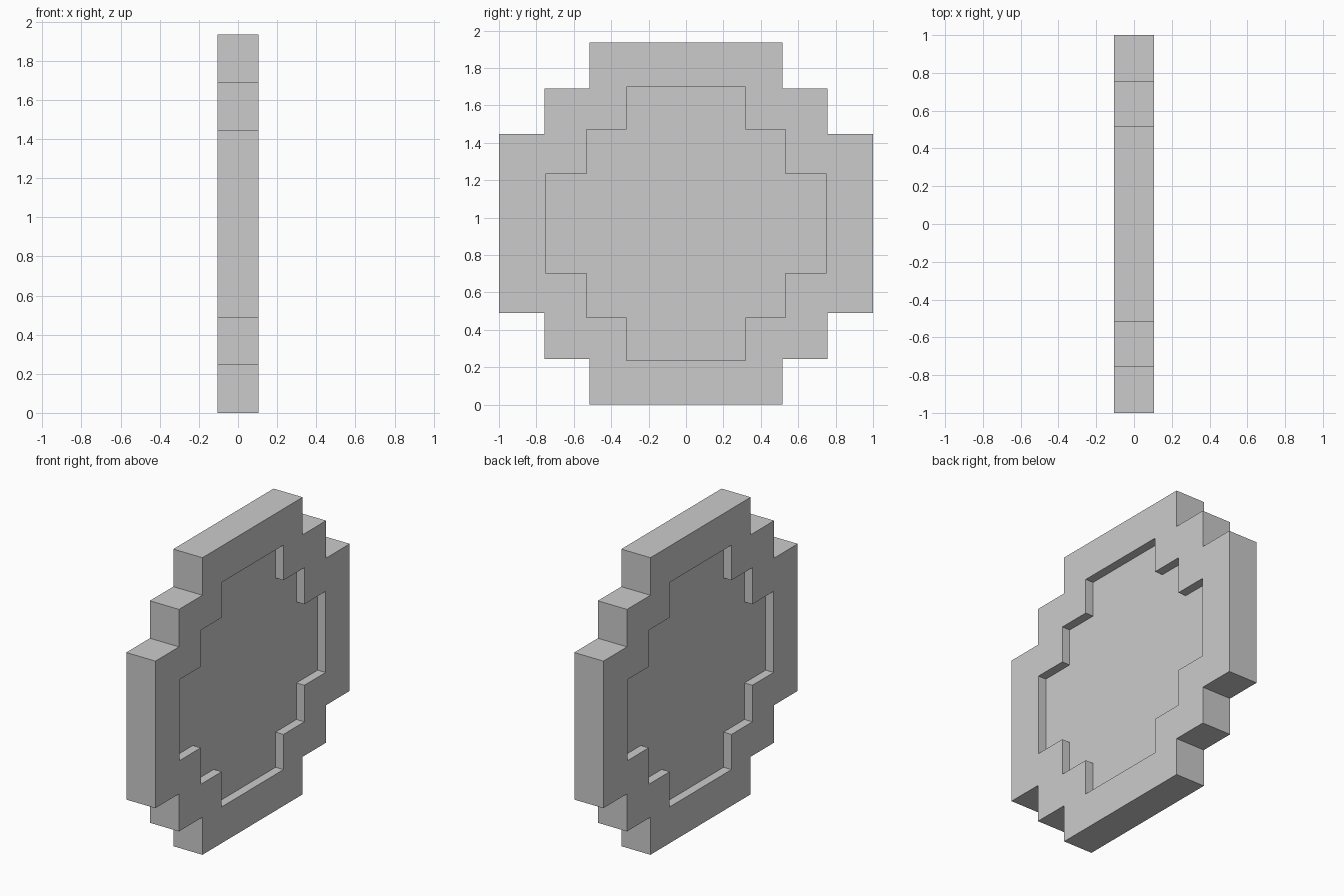
import bpy, bmesh

if "Cube" in bpy.data.objects:
    bpy.data.objects.remove(bpy.data.objects["Cube"])

RIM_X = 0.105      # half thickness of the rim
PANEL_X = 0.048    # half thickness of the recessed centre
MID_Z = 0.9675


def stepped_outline(ys, zs):
    """Closed stepped outline, mirrored from one quadrant (half widths, half heights)."""
    (a, b, c), (h, m, l) = ys, zs
    q = [(a, h), (a, m), (b, m), (b, l), (c, l)]
    pts = q + [(y, -z) for y, z in reversed(q)]
    return pts + [(-y, z) for y, z in reversed(pts)]


outer = stepped_outline((0.516, 0.757, 1.0), (0.9675, 0.723, 0.479))
inner = stepped_outline((0.318, 0.533, 0.752), (0.731, 0.502, 0.264))

bm = bmesh.new()


def ring(outline, x):
    return [bm.verts.new((x, y, MID_Z + z)) for y, z in outline]


def bridge(r1, r2):
    n = len(r1)
    for i in range(n):
        j = (i + 1) % n
        bm.faces.new((r1[i], r1[j], r2[j], r2[i]))


# Rim edge, rim faces and recess walls, running from one panel to the other
rings = [ring(inner, -PANEL_X), ring(inner, -RIM_X), ring(outer, -RIM_X),
         ring(outer, RIM_X), ring(inner, RIM_X), ring(inner, PANEL_X)]
for r1, r2 in zip(rings, rings[1:]):
    bridge(r1, r2)

# Recessed panel on each side
bm.faces.new(rings[0])
bm.faces.new(rings[-1])
bmesh.ops.recalc_face_normals(bm, faces=bm.faces[:])

mesh = bpy.data.meshes.new("stepped_coin")
bm.to_mesh(mesh)
bm.free()
bpy.context.collection.objects.link(bpy.data.objects.new("stepped_coin", mesh))
